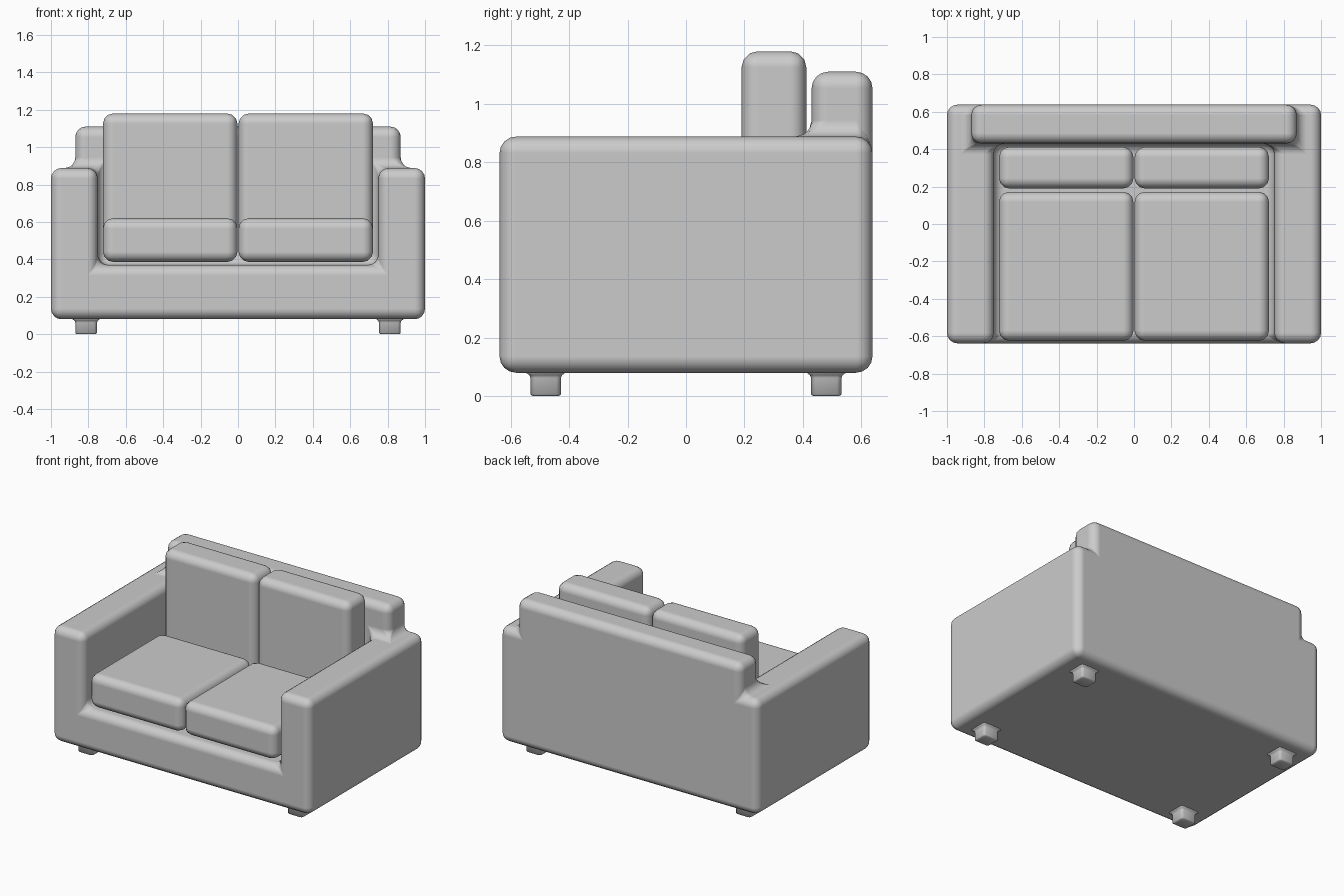
import bpy, bmesh, math
from mathutils import Vector

if "Cube" in bpy.data.objects:
    bpy.data.objects.remove(bpy.data.objects["Cube"])


def finish(name, bm, bevel=0.0, segments=3):
    bmesh.ops.recalc_face_normals(bm, faces=bm.faces[:])
    for f in bm.faces:
        f.smooth = True
    mesh = bpy.data.meshes.new(name)
    bm.to_mesh(mesh)
    bm.free()
    ob = bpy.data.objects.new(name, mesh)
    bpy.context.collection.objects.link(ob)
    if bevel:
        m = ob.modifiers.new("round_edges", 'BEVEL')
        m.width = bevel
        m.segments = segments
        m.limit_method = 'ANGLE'
        m.harden_normals = True
    return ob


def box(name, lo, hi, bevel):
    lo, hi = Vector(lo), Vector(hi)
    bm = bmesh.new()
    bmesh.ops.create_cube(bm, size=1)
    for v in bm.verts:
        v.co = Vector(((lo[i] + hi[i]) / 2 + v.co[i] * (hi[i] - lo[i]) for i in range(3)))
    return finish(name, bm, bevel)


# Frame: base, arms and back as one solid made of grid cells, outer skin only
xs = [-1, -0.87, -0.75, 0.75, 0.87, 1]
ys = [-0.638, 0.43, 0.638]
zs = [0.08, 0.37, 0.888, 1.11]


def filled(i, j, k):
    if not (0 <= i < 5 and 0 <= j < 2 and 0 <= k < 3):
        return False
    if k == 0:
        return True
    if k == 1:
        return i != 2 or j == 1
    return j == 1 and 1 <= i <= 3


bm = bmesh.new()
grid = {}


def vert(i, j, k):
    if (i, j, k) not in grid:
        grid[i, j, k] = bm.verts.new((xs[i], ys[j], zs[k]))
    return grid[i, j, k]


for i in range(5):
    for j in range(2):
        for k in range(3):
            if not filled(i, j, k):
                continue
            for axis in range(3):
                for side in (0, 1):
                    n = [i, j, k]
                    n[axis] += 2 * side - 1
                    if filled(*n):
                        continue
                    corners = []
                    for a, b in ((0, 0), (1, 0), (1, 1), (0, 1)):
                        c = [i, j, k]
                        c[axis] += side
                        c[(axis + 1) % 3] += a
                        c[(axis + 2) % 3] += b
                        corners.append(vert(*c))
                    bm.faces.new(corners)
bmesh.ops.recalc_face_normals(bm, faces=bm.faces[:])
bmesh.ops.dissolve_limit(bm, angle_limit=math.radians(2),
                         verts=bm.verts[:], edges=bm.edges[:])
finish("sofa_frame", bm, 0.056, 4)


# Leg: rounded rectangle rings, flared where it meets the base
def leg(name, cx, cy):
    bm = bmesh.new()
    rings = []
    for z, grow in ((0, -0.008), (0.006, 0), (0.062, 0), (0.072, 0.004),
                    (0.079, 0.014), (0.09, 0.016)):
        hx, hy, r = 0.058 + grow, 0.052 + grow, 0.015
        ring = []
        for q, (sx, sy) in enumerate(((1, 1), (-1, 1), (-1, -1), (1, -1))):
            for s in range(3):
                a = math.radians(90 * q + 45 * s)
                ring.append(bm.verts.new((cx + sx * (hx - r) + r * math.cos(a),
                                          cy + sy * (hy - r) + r * math.sin(a), z)))
        rings.append(ring)
    for lower, upper in zip(rings, rings[1:]):
        for n in range(12):
            m = (n + 1) % 12
            bm.faces.new((lower[n], lower[m], upper[m], upper[n]))
    bm.faces.new(rings[0])
    bm.faces.new(rings[-1])
    finish(name, bm)


for side, sx in (("left", -1), ("right", 1)):
    for end, sy in (("front", -1), ("back", 1)):
        leg(f"{end}_{side}_leg", sx * 0.812, sy * 0.48)
    # Cushions: one seat and one upright back cushion per side
    x0, x1 = sorted((sx * 0.003, sx * 0.722))
    box(f"{side}_seat_cushion", (x0, -0.625, 0.386), (x1, 0.172, 0.62), 0.055)
    box(f"{side}_back_cushion", (x0, 0.19, 0.386), (x1, 0.412, 1.18), 0.055)
